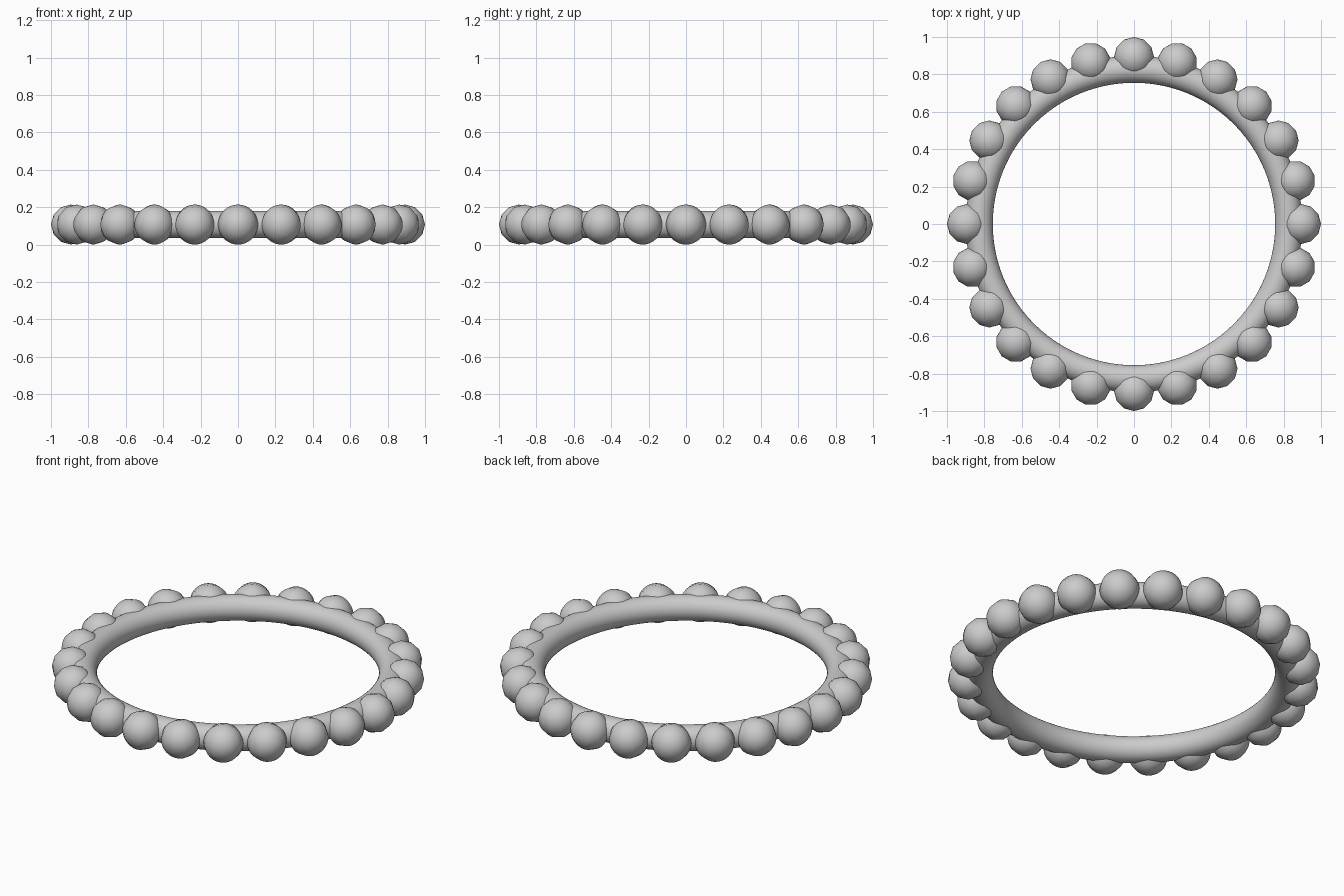
import bpy
import math
from mathutils import Matrix

if "Cube" in bpy.data.objects:
    bpy.data.objects.remove(bpy.data.objects["Cube"])

BEADS = 24
BEAD_R = 0.107
RING_R, TUBE_R = 0.827, 0.072
MID_Z = BEAD_R

# plain round band
bpy.ops.mesh.primitive_torus_add(major_radius=RING_R, minor_radius=TUBE_R,
                                 major_segments=96, minor_segments=32,
                                 location=(0, 0, MID_Z))
band = bpy.context.object
band.name = "band"
bpy.ops.object.shade_smooth()

# one bead with its poles pointing outward, shared by all copies
bpy.ops.mesh.primitive_uv_sphere_add(segments=32, ring_count=6, radius=BEAD_R)
first = bpy.context.object
bpy.ops.object.shade_smooth()
mesh = first.data
mesh.name = "bead"
mesh.transform(Matrix.Rotation(math.pi / 2, 4, 'Y'))

# beads set around the outer edge of the band
for i in range(BEADS):
    a = 2 * math.pi * i / BEADS
    if i == 0:
        bead = first
    else:
        bead = bpy.data.objects.new("bead", mesh)
        bpy.context.collection.objects.link(bead)
    bead.name = f"bead_{i + 1:02d}"
    d = 1.0 - BEAD_R
    bead.location = (d * math.cos(a), d * math.sin(a), MID_Z)
    bead.rotation_euler = (0, 0, a)
